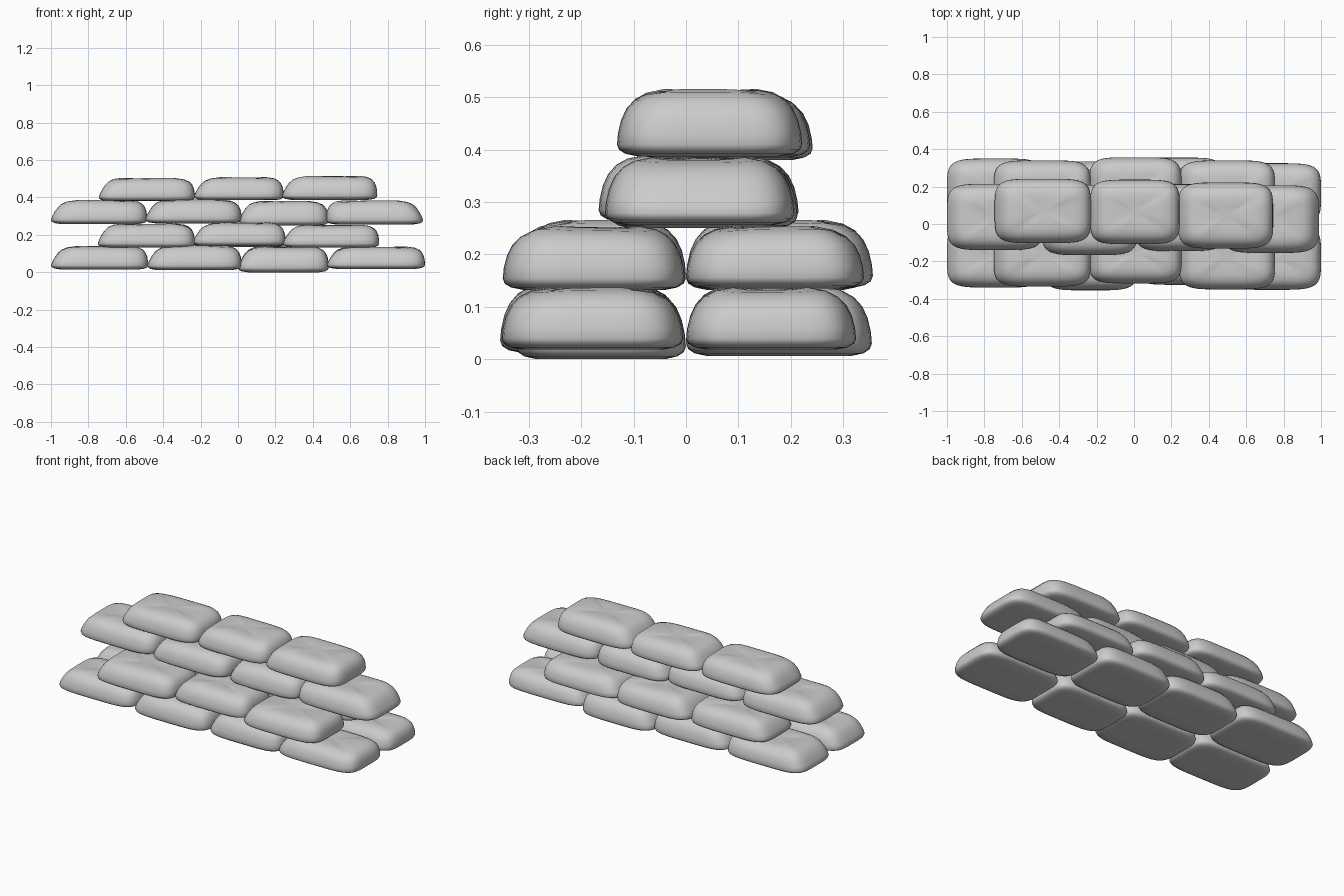
import bpy, bmesh, math, random

random.seed(4)
N = 48
# Bag profile: height fraction, inset at sloped end, inset at blunt end, inset at sides
PROFILE = [
    (0.02, 0.14, 0.14, 0.11), (0.00, 0.05, 0.05, 0.04), (0.04, 0.018, 0.018, 0.016),
    (0.10, 0.004, 0.004, 0.004), (0.18, 0.0, 0.0, 0.0), (0.35, 0.008, 0.001, 0.002),
    (0.55, 0.022, 0.005, 0.008), (0.72, 0.037, 0.014, 0.018), (0.86, 0.056, 0.030, 0.034),
    (0.95, 0.083, 0.055, 0.055), (0.995, 0.125, 0.095, 0.085), (0.98, 0.18, 0.16, 0.125),
]


def spow(v, p):
    return math.copysign(abs(v) ** p, v)


def make_bag(name, x0, x1, y0, y1, z0, z1, flip=False):
    """Sandbag filling a box: stacked rounded-rectangle rings, flat base, soft top."""
    bm = bmesh.new()
    rings = []
    phase = random.uniform(0, 6.28)
    for f, sloped, blunt, side in PROFILE:
        il, ir = (blunt, sloped) if flip else (sloped, blunt)
        xa, xb, ya, yb = x0 + il, x1 - ir, y0 + side, y1 - side
        ring = []
        for i in range(N):
            t = 2 * math.pi * (i + 0.5) / N
            px, py = spow(math.cos(t), 0.42), spow(math.sin(t), 0.42)
            # gentle lumps on the upper half
            lump = 0.004 * math.sin(3 * t + phase) * max(0, f - 0.4)
            ring.append(bm.verts.new(((xa + xb) / 2 + px * (xb - xa) / 2,
                                      (ya + yb) / 2 + py * (yb - ya) / 2,
                                      z0 + f * (z1 - z0) + lump)))
        rings.append(ring)
    for a, b in zip(rings, rings[1:]):
        for i in range(N):
            j = (i + 1) % N
            bm.faces.new((a[i], a[j], b[j], b[i]))
    cx, cy = (x0 + x1) / 2, (y0 + y1) / 2
    for ring, f in ((rings[0], 0.03), (rings[-1], 0.96)):
        c = bm.verts.new((cx, cy, z0 + f * (z1 - z0)))
        for i in range(N):
            bm.faces.new((ring[i], ring[(i + 1) % N], c))
    bmesh.ops.recalc_face_normals(bm, faces=bm.faces)
    for face in bm.faces:
        face.smooth = True
    me = bpy.data.meshes.new(name)
    bm.to_mesh(me)
    bm.free()
    ob = bpy.data.objects.new(name, me)
    bpy.context.collection.objects.link(ob)


def make_row(name, bags):
    for i, b in enumerate(bags):
        make_bag(f"{name}_bag_{i + 1}", *b)


# Bottom course: two rows of four
make_row("bottom_front", [
    (-1.0, -0.48, -0.34, -0.005, 0.015, 0.138), (-0.485, 0.02, -0.355, -0.005, 0.012, 0.142),
    (0.0, 0.485, -0.325, 0.0, 0.0, 0.135), (0.475, 1.0, -0.352, -0.005, 0.018, 0.135)])
make_row("bottom_back", [
    (-1.0, -0.48, 0.0, 0.35, 0.015, 0.138), (-0.485, 0.02, 0.0, 0.335, 0.012, 0.142),
    (0.0, 0.485, 0.0, 0.355, 0.006, 0.138), (0.475, 1.0, 0.0, 0.325, 0.018, 0.135)])

# Second course: two rows of three
make_row("second_front", [
    (-0.75, -0.23, -0.335, 0.0, 0.132, 0.258), (-0.24, 0.255, -0.318, 0.0, 0.14, 0.264),
    (0.24, 0.755, -0.35, -0.002, 0.132, 0.252)])
make_row("second_back", [
    (-0.75, -0.23, 0.0, 0.34, 0.132, 0.258), (-0.24, 0.255, 0.0, 0.357, 0.136, 0.264),
    (0.24, 0.755, 0.0, 0.34, 0.135, 0.252)])

# Third course: one row of four
make_row("third", [
    (-1.0, -0.485, -0.14, 0.215, 0.258, 0.385), (-0.495, 0.02, -0.167, 0.21, 0.262, 0.387),
    (0.005, 0.485, -0.145, 0.213, 0.25, 0.38), (0.47, 0.99, -0.155, 0.207, 0.256, 0.383, True)])

# Top course: one row of three
make_row("top", [
    (-0.745, -0.23, -0.103, 0.242, 0.38, 0.503), (-0.235, 0.245, -0.108, 0.237, 0.385, 0.507),
    (0.235, 0.745, -0.132, 0.222, 0.387, 0.514)])
